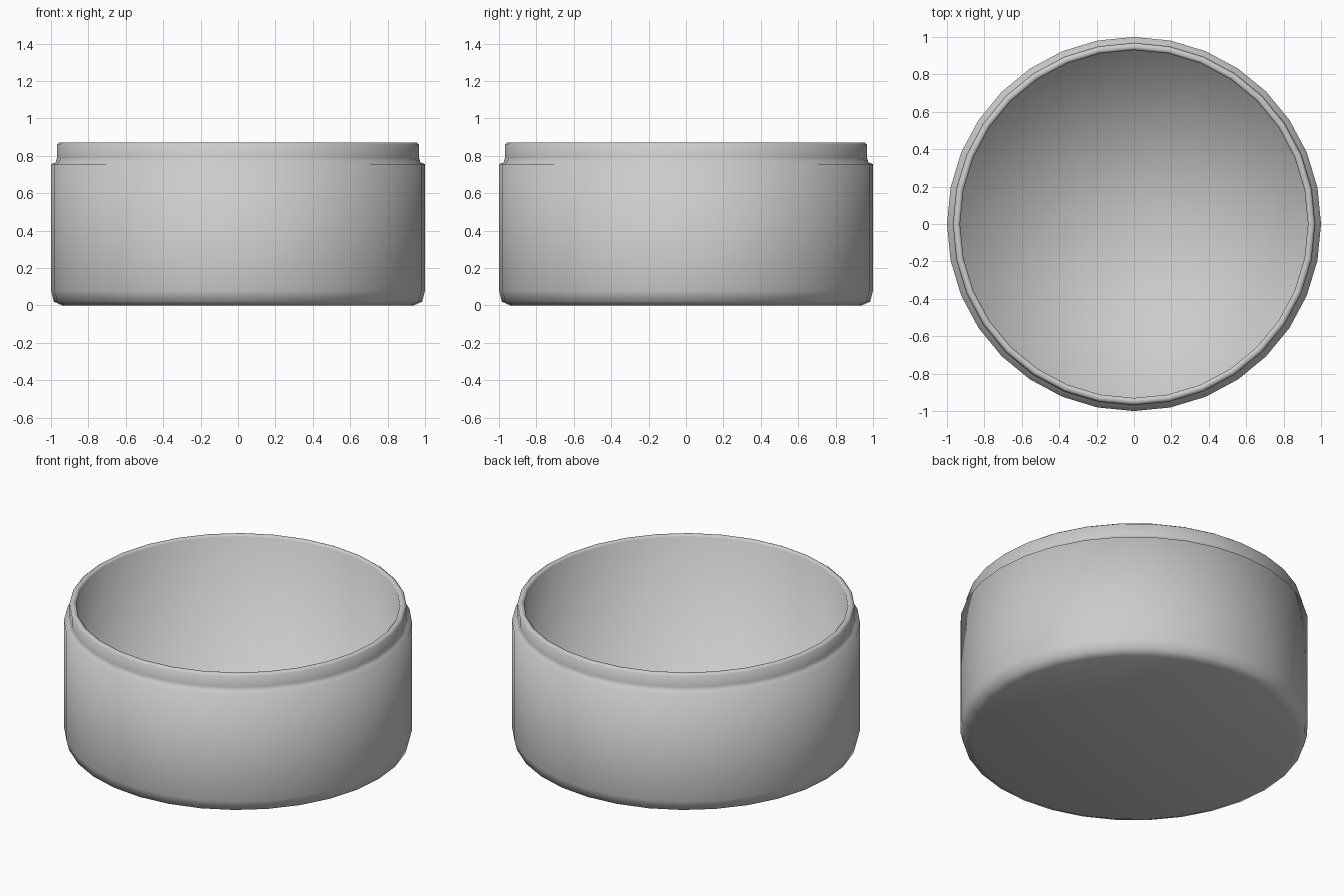
import bpy, bmesh, math

if "Cube" in bpy.data.objects:
    bpy.data.objects.remove(bpy.data.objects["Cube"])

SIDES = 32

# Profile (radius, height): base bevel, wall, shoulder, neck, lip, inner wall, floor
profile = [(0.0, 0.0), (0.94, 0.0), (0.985, 0.02), (1.0, 0.08), (1.0, 0.755),
           (0.975, 0.765), (0.968, 0.79), (0.968, 0.86), (0.955, 0.87),
           (0.94, 0.87), (0.93, 0.86), (0.93, 0.06), (0.0, 0.06)]

# Lathe the profile
bm = bmesh.new()
verts = [bm.verts.new((r, 0, z)) for r, z in profile]
edges = [bm.edges.new(pair) for pair in zip(verts, verts[1:])]
bmesh.ops.spin(bm, geom=verts + edges, cent=(0, 0, 0), axis=(0, 0, 1),
               angle=math.tau, steps=SIDES)
bmesh.ops.remove_doubles(bm, verts=bm.verts[:], dist=1e-4)
bmesh.ops.recalc_face_normals(bm, faces=bm.faces[:])

mesh = bpy.data.meshes.new("open_jar")
bm.to_mesh(mesh)
bm.free()
jar = bpy.data.objects.new("open_jar", mesh)
bpy.context.collection.objects.link(jar)

# Fully smooth shading, including the inner corner
bpy.context.view_layer.objects.active = jar
jar.select_set(True)
bpy.ops.object.shade_smooth_by_angle(angle=math.radians(100))
